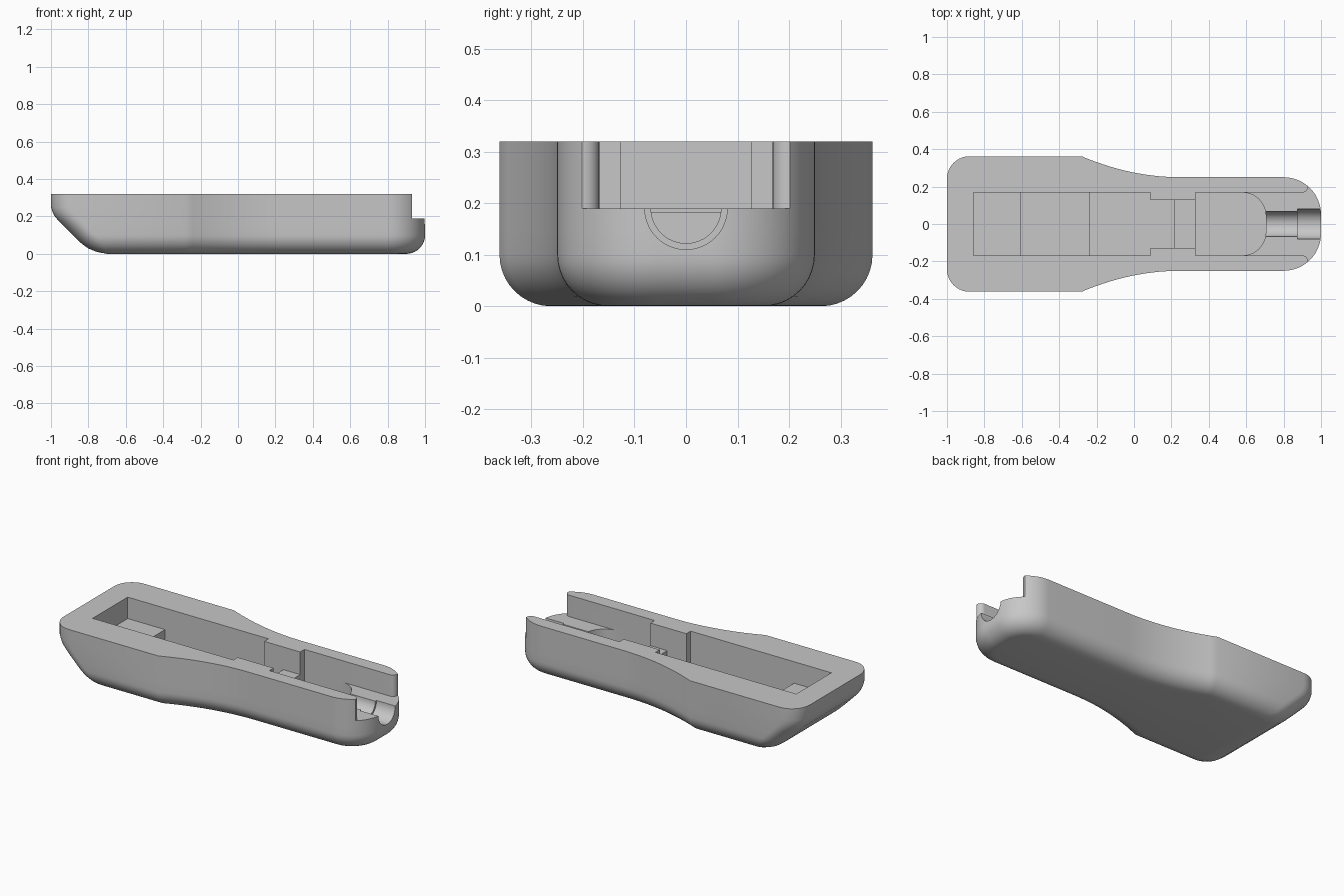
import bpy, bmesh, math
from mathutils import Vector

cube = bpy.data.objects.get("Cube")
if cube:
    bpy.data.objects.remove(cube, do_unlink=True)

TOP, LEDGE, ROUND = 0.32, 0.19, 0.10
COLOUR = (0.57, 0.57, 0.57, 1)

grey = bpy.data.materials.new("plain_grey")
grey.use_nodes = True
grey.diffuse_color = COLOUR
grey.node_tree.nodes["Principled BSDF"].inputs["Base Color"].default_value = COLOUR


def arc(cx, cy, r, start, end, steps=10):
    angles = [math.radians(start + (end - start) * i / steps) for i in range(steps + 1)]
    return [(cx + r * math.cos(a), cy + r * math.sin(a)) for a in angles]


def mirrored(half):
    """Close a +y half outline with its -y reflection."""
    return half + [(x, -y) for x, y in reversed(half)]


def loft(name, rings):
    bm = bmesh.new()
    loops = [[bm.verts.new(p) for p in ring] for ring in rings]
    for low, high in zip(loops, loops[1:]):
        for i in range(len(low)):
            j = (i + 1) % len(low)
            bm.faces.new((low[i], low[j], high[j], high[i]))
    bm.faces.new(loops[0])
    bm.faces.new(loops[-1])
    bmesh.ops.recalc_face_normals(bm, faces=bm.faces)
    mesh = bpy.data.meshes.new(name)
    bm.to_mesh(mesh)
    bm.free()
    ob = bpy.data.objects.new(name, mesh)
    bpy.context.collection.objects.link(ob)
    mesh.materials.append(grey)
    return ob


def prism(name, outline, z0, z1):
    return loft(name, [[(x, y, z) for x, y in outline] for z in (z0, z1)])


def box(name, x0, x1, y, z0, z1):
    return prism(name, mirrored([(x0, y), (x1, y)]), z0, z1)


def inset(outline, d):
    pts = [Vector(p) for p in outline]
    result = []
    for i, p in enumerate(pts):
        a = (p - pts[i - 1]).normalized()
        b = (pts[(i + 1) % len(pts)] - p).normalized()
        n = Vector((a.y + b.y, -a.x - b.x)).normalized()
        result.append(p + n * d / max(0.5, n.dot(Vector((a.y, -a.x)))))
    return result


# Sloping heel at the wide end: (height, x)
HEEL = [(0, -0.70), (0.01, -0.755), (0.03, -0.803), (0.06, -0.843), (0.10, -0.884),
        (0.15, -0.934), (0.18, -0.963), (0.20, -0.979), (0.22, -0.990), (0.25, -1.0), (TOP, -1.0)]


def heel_x(z):
    for (z0, x0), (z1, x1) in zip(HEEL, HEEL[1:]):
        if z <= z1:
            return x0 + (x1 - x0) * (z - z0) / (z1 - z0)
    return -1.0


# Handle plan: wide end, curved waist, round narrow end
waist = [(-0.28 + 0.53 * i / 14, 0.25 + 0.112 * (1 - i / 14) ** 2) for i in range(15)]
half = arc(-0.88, 0.242, 0.12, 180, 90) + waist + arc(0.80, 0.05, 0.20, 90, 0, 16)
plan = mirrored(half)
levels = []
for i in range(11):
    t = math.radians(9 * i)
    levels.append((ROUND * (1 - math.cos(t)), ROUND * (1 - math.sin(t))))
levels += [(z, 0) for z, x in HEEL if z > ROUND]
rings = []
for z, d in levels:
    shift = heel_x(z) + 1 - d
    rings.append([(p.x + (shift if q[0] < -0.87 else 0), p.y, z)
                  for p, q in zip(inset(plan, d), plan)])
body = loft("handle_shell", rings)

# Main recess with a narrow neck and a flared open end
recess = [(-0.857, 0.168), (0.087, 0.168), (0.087, 0.127), (0.328, 0.127), (0.328, 0.168)]
recess += arc(0.90, 0.198, 0.03, -90, 0, 6) + [(0.93, 0.3), (1.1, 0.3)]
pit = [(0.328, 0.168)] + arc(0.58, 0.043, 0.125, 90, 0)
cutters = [
    prism("recess_cutter", mirrored(recess), LEDGE, 0.4),
    box("deep_bay_cutter", -0.607, -0.24, 0.168, 0.06, 0.4),
    box("middle_bay_cutter", -0.24, 0.087, 0.168, 0.09, 0.4),
    box("neck_cutter", 0.08, 0.215, 0.127, 0.09, 0.4),
    box("neck_step_cutter", 0.21, 0.33, 0.127, 0.183, 0.4),
    prism("rounded_pit_cutter", mirrored(pit), 0.09, 0.4),
]

# Stepped cable groove through the narrow end
for name, x0, x1, r in (("inner_groove_cutter", 0.62, 0.88, 0.068),
                        ("outer_groove_cutter", 0.873, 1.1, 0.08)):
    circle = arc(0, LEDGE, r, 0, 360, 48)[:-1]
    cutters.append(loft(name, [[(x, y, z) for y, z in circle] for x in (x0, x1)]))

bpy.ops.object.select_all(action="DESELECT")
bpy.context.view_layer.objects.active = body
body.select_set(True)
for cutter in cutters:
    cutter.hide_render = True
    mod = body.modifiers.new("cut", "BOOLEAN")
    mod.operation = "DIFFERENCE"
    mod.solver = "EXACT"
    mod.object = cutter
    bpy.ops.object.modifier_apply(modifier=mod.name)
    bpy.data.objects.remove(cutter, do_unlink=True)

bpy.ops.object.shade_smooth_by_angle(angle=math.radians(32))
